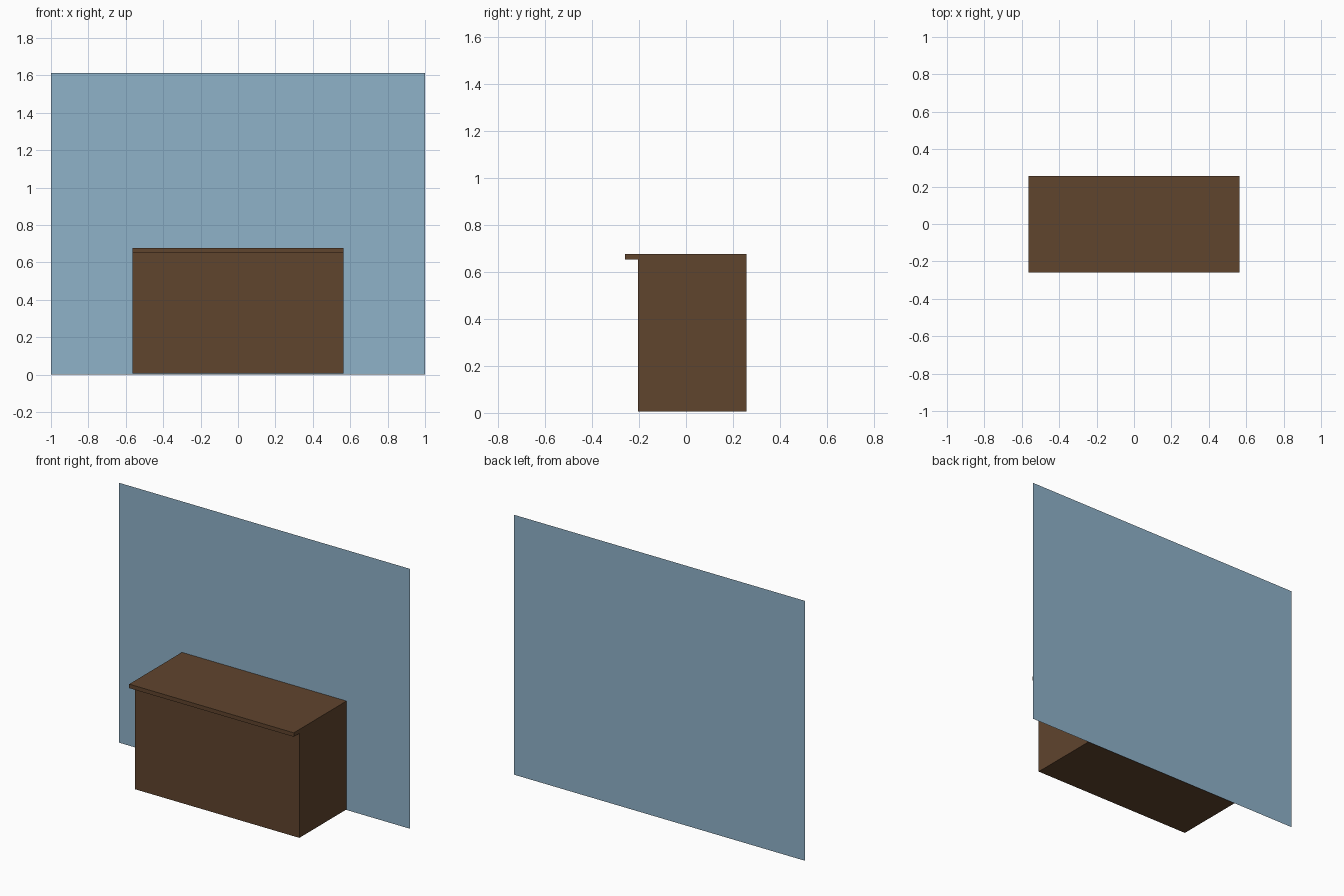
import bpy, bmesh

if "Cube" in bpy.data.objects:
    bpy.data.objects.remove(bpy.data.objects["Cube"])


def material(name, color):
    mat = bpy.data.materials.new(name)
    mat.diffuse_color = (*color, 1.0)
    mat.use_nodes = True
    mat.node_tree.nodes["Principled BSDF"].inputs["Base Color"].default_value = mat.diffuse_color
    return mat


def add_object(name, bm, mat):
    mesh = bpy.data.meshes.new(name)
    bm.to_mesh(mesh)
    bm.free()
    obj = bpy.data.objects.new(name, mesh)
    obj.data.materials.append(mat)
    bpy.context.collection.objects.link(obj)
    return obj


WOOD = material("brown_wood", (0.117, 0.058, 0.027))
PAINT = material("blue_paint", (0.275, 0.445, 0.584))

HALF_WIDTH = 0.565
FRONT, BODY_FRONT, BODY_BACK, WALL_Y = -0.26, -0.205, 0.257, 0.26
BOTTOM, LIP_BOTTOM, TOP = 0.005, 0.653, 0.678

# Counter: side profile with an overhanging front lip, extruded along x
profile = [(BODY_BACK, BOTTOM), (BODY_BACK, TOP), (FRONT, TOP),
           (FRONT, LIP_BOTTOM), (BODY_FRONT, LIP_BOTTOM), (BODY_FRONT, BOTTOM)]
bm = bmesh.new()
side = bm.faces.new([bm.verts.new((-HALF_WIDTH, y, z)) for y, z in profile])
result = bmesh.ops.extrude_face_region(bm, geom=[side], use_keep_orig=True)
moved = [v for v in result["geom"] if isinstance(v, bmesh.types.BMVert)]
bmesh.ops.translate(bm, verts=moved, vec=(2 * HALF_WIDTH, 0, 0))
bmesh.ops.recalc_face_normals(bm, faces=bm.faces)
add_object("counter", bm, WOOD)

# Wall panel: a single thin sheet right behind the counter
bm = bmesh.new()
bm.faces.new([bm.verts.new((x, WALL_Y, z))
              for x, z in ((-1, 0), (1, 0), (1, 1.613), (-1, 1.613))])
add_object("back_wall", bm, PAINT)
